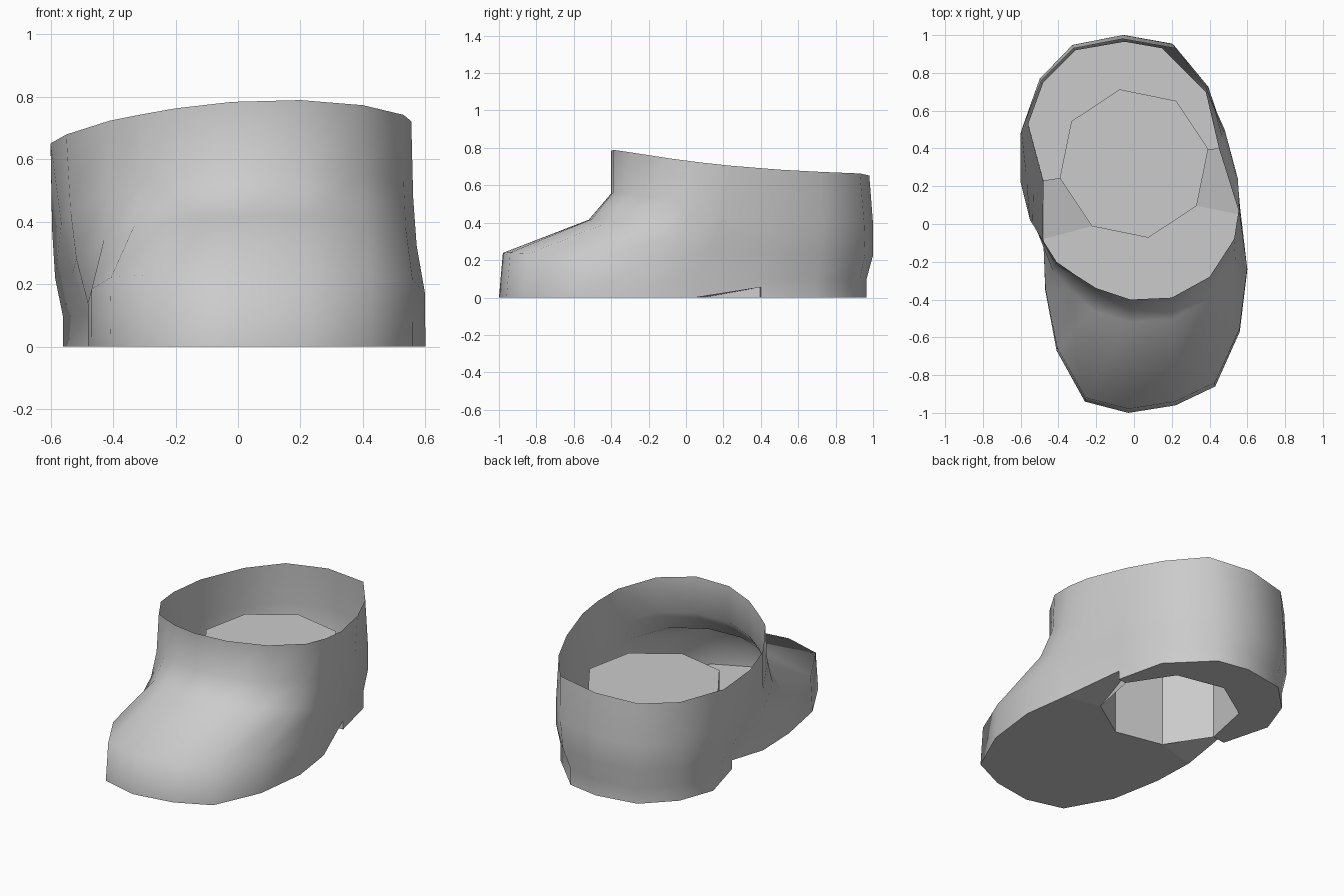
import bpy, bmesh, math
from mathutils import Vector

if "Cube" in bpy.data.objects:
    bpy.data.objects.remove(bpy.data.objects["Cube"])

# Columns round the boot, counter-clockwise from the toe: sole x, y and rim x, y
COLUMNS = [
    (-.03, -1.0, -.02, -.40), (.22, -.96, .20, -.39), (.43, -.86, .40, -.28),
    (.56, -.57, .53, -.08), (.60, -.24, .555, .08), (.56, .05, .55, .24),
    (.45, .40, .48, .50), (.38, .70, .38, .72), (.15, .93, .22, .93),
    (-.05, .965, -.06, .98), (-.31, .92, -.32, .93), (-.48, .75, -.49, .76),
    (-.56, .53, -.60, .48), (-.48, .23, -.60, .22), (-.48, -.08, -.55, .02),
    (-.47, -.35, -.41, -.20), (-.41, -.67, -.31, -.27), (-.26, -.94, -.20, -.34)]
N = len(COLUMNS)
RIGHT_STEP, LEFT_STEP, STEP = 6, 13, .055
# Rings: height and sole-to-rim blend at the toe, the same at the heel, bulge
RINGS = [(.304, .035, .15, 0, 0), (.53, .80, .35, .4, .03),
         (.71, 1.0, .60, .7, .025), (1, 1, 1, 1, 0)]
SOCKET_HEIGHT = .46


def rim_height(x, y):
    return .725 - .127 * y + .057 * y * y + .045 * x - .06 * x * x


def make_object(name, bm):
    bmesh.ops.remove_doubles(bm, verts=bm.verts, dist=1e-5)
    bmesh.ops.recalc_face_normals(bm, faces=bm.faces)
    mesh = bpy.data.meshes.new(name)
    bm.to_mesh(mesh)
    bm.free()
    ob = bpy.data.objects.new(name, mesh)
    bpy.context.collection.objects.link(ob)
    return ob


# Octagon whose first and fifth corners lie on the heel step
octagon = [(.4 * math.cos(math.radians(11 + 45 * i)),
            .32 + .4 * math.sin(math.radians(11 + 45 * i))) for i in range(8)]

# Boot upper: lofted shell with an open rim
bm = bmesh.new()
ground = [bm.verts.new((c[0], c[1], 0)) for c in COLUMNS]
arch = list(ground)
for i in (RIGHT_STEP, LEFT_STEP):
    arch[i] = bm.verts.new((COLUMNS[i][0], COLUMNS[i][1], STEP))
rings = []
for toe_z, toe_w, heel_z, heel_w, bulge in RINGS:
    ring = []
    for sx, sy, rx, ry in COLUMNS:
        t = min(1, max(0, (.4 - sy) / 1.2))
        f = t * t * (3 - 2 * t)
        w = heel_w + (toe_w - heel_w) * f
        p = Vector((sx, sy)).lerp(Vector((rx, ry)), w)
        out = (p - Vector((0, .3))).normalized()
        p += out * bulge * (1 - f) * max(0, out.y)   # rounded back of the heel
        z = (heel_z + (toe_z - heel_z) * f) * rim_height(rx, ry)
        ring.append(bm.verts.new((p.x, p.y, z)))
    rings.append(ring)
for i in range(N):
    j = (i + 1) % N
    base = ground if RIGHT_STEP <= i < LEFT_STEP else arch
    bm.faces.new((base[i], base[j], rings[0][j], rings[0][i]))
    for lo, hi in zip(rings, rings[1:]):
        bm.faces.new((lo[i], lo[j], hi[j], hi[i]))
for f in bm.faces:
    f.smooth = True
upper = make_object("boot_upper", bm)

# Sole: flat front, two arch ramps beside the socket, flat heel and its step
bm = bmesh.new()
hole = [bm.verts.new((x, y, 0)) for x, y in octagon]
hole_up = {i: bm.verts.new((*octagon[i], STEP)) for i in (0, 4)}
ground = [bm.verts.new((c[0], c[1], 0)) for c in COLUMNS]
step_up = {i: bm.verts.new((*COLUMNS[i][:2], STEP)) for i in (RIGHT_STEP, LEFT_STEP)}
bm.faces.new(ground[LEFT_STEP + 1:] + ground[:RIGHT_STEP] + hole[:4:-1])
bm.faces.new(ground[RIGHT_STEP:LEFT_STEP + 1] + hole[4::-1])
for o, c, o_next, c_next in ((0, RIGHT_STEP, 7, RIGHT_STEP - 1),
                             (4, LEFT_STEP, 5, LEFT_STEP + 1)):
    bm.faces.new((hole_up[o], step_up[c], ground[c_next], hole[o_next]))
    bm.faces.new((hole[o], ground[c], step_up[c], hole_up[o]))
make_object("sole", bm)

# Leg socket: octagonal well rising inside the boot, open underneath
bm = bmesh.new()
low = [bm.verts.new((x, y, 0)) for x, y in octagon]
top = [bm.verts.new((x, y, SOCKET_HEIGHT)) for x, y in octagon]
bm.faces.new(top)
for i in range(8):
    j = (i + 1) % 8
    bm.faces.new((low[i], low[j], top[j], top[i]))
make_object("leg_socket", bm)

bpy.context.view_layer.objects.active = upper
upper.select_set(True)
bpy.ops.object.shade_smooth_by_angle(angle=math.radians(85))
